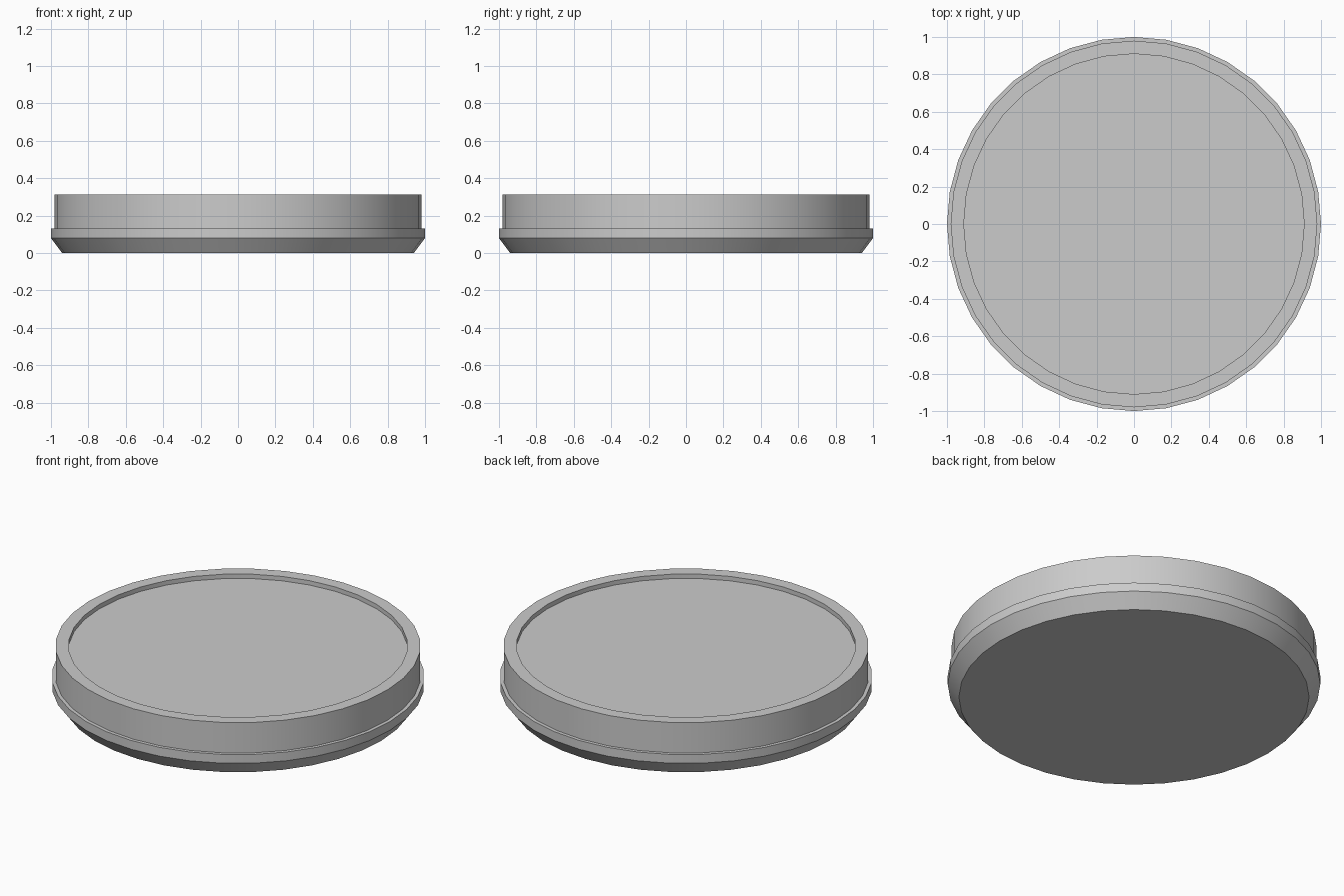
import bpy
import bmesh
from math import radians, tau
from mathutils import Vector

default = bpy.data.objects.get("Cube")
if default:
    bpy.data.objects.remove(default, do_unlink=True)

# Plain grey material
grey = bpy.data.materials.new("plain grey")
grey.use_nodes = True
color = (0.6, 0.6, 0.6, 1)
grey.diffuse_color = color
grey.node_tree.nodes["Principled BSDF"].inputs["Base Color"].default_value = color

SEGMENTS = 36

# Half section: chamfered foot, stepped flange, wall, raised rim, recessed floor
PROFILE = [
    (0.94, 0.0), (1.0, 0.08), (1.0, 0.132), (0.98, 0.132),
    (0.98, 0.312), (0.91, 0.312), (0.91, 0.286),
]


def lathe(name, profile, material):
    """Revolve a half section around z and close both ends with flat caps."""
    bm = bmesh.new()
    verts = [bm.verts.new((0, r, z)) for r, z in profile]
    edges = [bm.edges.new(pair) for pair in zip(verts, verts[1:])]
    bmesh.ops.spin(bm, geom=verts + edges, cent=Vector(), axis=(0, 0, 1),
                   angle=tau, steps=SEGMENTS, use_merge=True)
    bmesh.ops.remove_doubles(bm, verts=bm.verts, dist=0.0001)
    bmesh.ops.holes_fill(bm, edges=[e for e in bm.edges if e.is_boundary], sides=0)
    bmesh.ops.recalc_face_normals(bm, faces=bm.faces)
    mesh = bpy.data.meshes.new(name)
    bm.to_mesh(mesh)
    bm.free()
    mesh.materials.append(material)
    obj = bpy.data.objects.new(name, mesh)
    bpy.context.collection.objects.link(obj)
    return obj


# Round dish with a shallow recess on top
dish = lathe("round_dish", PROFILE, grey)
bpy.ops.object.select_all(action="DESELECT")
dish.select_set(True)
bpy.context.view_layer.objects.active = dish
bpy.ops.object.shade_smooth_by_angle(angle=radians(30))
